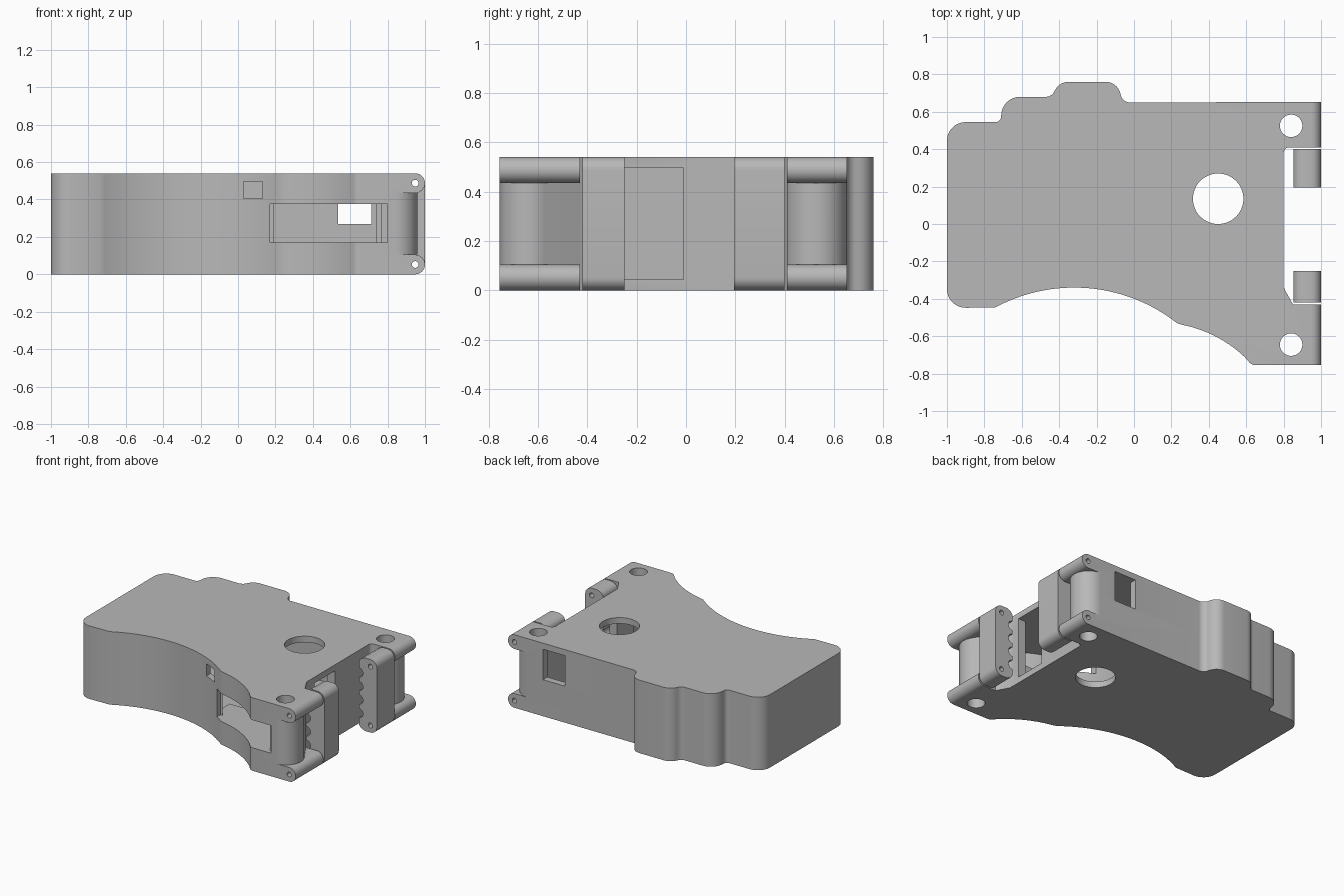
import bpy
import bmesh
from math import sin, cos, pi, radians, sqrt
from mathutils import Vector

cube = bpy.data.objects.get("Cube")
if cube:
    bpy.data.objects.remove(cube, do_unlink=True)

H = 0.54        # total height
SEAM = 0.265    # joint between the two shells
WALL = 0.045    # floor and roof thickness
PLATE = 0.105   # hinge arm thickness
PIN = PLATE / 2

grey = bpy.data.materials.new("plain grey")
grey.use_nodes = True
grey.diffuse_color = (0.48, 0.48, 0.48, 1)
grey.node_tree.nodes["Principled BSDF"].inputs["Base Color"].default_value = (0.48, 0.48, 0.48, 1)


def prism(name, points, lo, hi, axis="z"):
    """Extrude a 2D outline along z, or an (x, z) outline along y."""
    bm = bmesh.new()
    place = (lambda a, b, t: (a, b, t)) if axis == "z" else (lambda a, b, t: (a, t, b))
    face = bm.faces.new([bm.verts.new(place(a, b, lo)) for a, b in points])
    step = Vector(place(0, 0, hi - lo))
    out = bmesh.ops.extrude_face_region(bm, geom=[face])
    verts = [v for v in out["geom"] if isinstance(v, bmesh.types.BMVert)]
    bmesh.ops.translate(bm, vec=step, verts=verts)
    bmesh.ops.recalc_face_normals(bm, faces=bm.faces)
    mesh = bpy.data.meshes.new(name)
    bm.to_mesh(mesh)
    bm.free()
    mesh.materials.append(grey)
    obj = bpy.data.objects.new(name, mesh)
    bpy.context.scene.collection.objects.link(obj)
    return obj


def arc(cx, cy, r, start, end, n=16):
    angles = [radians(start + (end - start) * i / n) for i in range(n + 1)]
    return [(cx + r * cos(a), cy + r * sin(a)) for a in angles]


def circle(cx, cy, r, n=48):
    return arc(cx, cy, r, 0, 360, n)[:-1]


def rect(x0, x1, y0, y1):
    return [(x0, y0), (x1, y0), (x1, y1), (x0, y1)]


def fillet(corners, n=8):
    """Round each (x, y, radius) corner of an outline."""
    pts = []
    for i, (x, y, r) in enumerate(corners):
        p = Vector((x, y))
        if r == 0:
            pts.append((x, y))
            continue
        a = (Vector(corners[i - 1][:2]) - p).normalized()
        b = (Vector(corners[(i + 1) % len(corners)][:2]) - p).normalized()
        half = a.angle(b) / 2
        reach = r * cos(half) / sin(half)
        centre = p + (a + b).normalized() * r / sin(half)
        u, v = p + a * reach - centre, p + b * reach - centre
        sweep = u.angle(v)
        for k in range(n + 1):
            t = k / n
            q = (u * sin((1 - t) * sweep) + v * sin(t * sweep)) / sin(sweep)
            pts.append(tuple(centre + q))
    return pts


def front_curve(x_from, x_to, n, lift=0.0):
    """The front edge: two hollow sweeps meeting in a soft ridge."""
    pts = []
    for i in range(n + 1):
        x = x_from + (x_to - x_from) * i / n
        if x > 0.23:
            y = -1.197 + sqrt(0.449 - (x - 0.13) ** 2)
        else:
            y = -1.231 + sqrt(0.794 - (x + 0.32) ** 2)
        pts.append((x, y + lift))
    return pts


# Case outline
corners = [(-1, -0.45, 0.1), (-1, 0.545, 0.1), (-0.71, 0.545, 0.03), (-0.71, 0.68, 0.1),
           (-0.44, 0.68, 0.05), (-0.40, 0.76, 0.08), (-0.09, 0.76, 0.08), (-0.06, 0.65, 0.05),
           (1, 0.652, 0), (1, 0.41, 0), (0.8, 0.41, 0.03), (0.8, -0.34, 0),
           (0.85, -0.43, 0), (1, -0.43, 0), (1, -0.755, 0), (0.63, -0.755, 0.05)]
outline = fillet(corners + [(x, y, 0) for x, y in front_curve(0.59, -0.74, 48)])

# Hollow inside
inside = [(0.66, -0.70), (0.74, -0.70), (0.74, 0.60), (-0.65, 0.60), (-0.65, 0.49),
          (-0.95, 0.49), (-0.95, -0.40)] + front_curve(-0.74, 0.58, 40, 0.05)

cutters = [prism("cavity_cutter", inside, WALL, H - WALL)]

# Round holes through roof, floor and hinge columns
for x, y, r in [(0.45, 0.135, 0.135), (0.84, 0.525, 0.06), (0.84, -0.645, 0.06)]:
    cutters.append(prism("hole_cutter", circle(x, y, r), -0.1, H + 0.1))

# Windows in the walls: x range, y range, z range
for x0, x1, y0, y1, z0, z1 in [
        (0.17, 0.765, -1, -0.45, 0.17, 0.375),
        (0.76, 0.80, -1, -0.72, 0.17, 0.375),
        (0.03, 0.13, -0.7, -0.36, 0.405, 0.495),
        (0.535, 0.715, 0.55, 0.8, 0.27, 0.495),
        (0.70, 0.90, -0.25, -0.01, WALL, H - WALL)]:
    cutters.append(prism("window_cutter", rect(x0, x1, y0, y1), z0, z1))

# Gaps between the hinge plates, leaving round columns
back_gap = [(1.1, 0.3), (1.1, 0.8), (0.84, 0.8)] + arc(0.84, 0.527, 0.125, 90, -90, 24) + [(0.84, 0.3)]
front_gap = [(1.1, -0.3), (0.8, -0.3), (0.8, -0.34)] + arc(0.84, -0.635, 0.12, 31, -90, 20)
front_gap += [(0.84, -0.9), (1.1, -0.9)]
for gap in (back_gap, front_gap):
    cutters.append(prism("gap_cutter", gap, PLATE, H - PLATE))

# Rounded plate ends and pin holes
for z in (PIN, H - PIN):
    end = arc(1 - PIN, z, PIN, -90, 90)
    outer = [(1.1, z + PIN), (1.1, z - PIN)]
    cutters.append(prism("end_cutter", end + outer, -1, 1, "y"))
    cutters.append(prism("pin_cutter", circle(1 - PIN, z, 0.018, 20), -1, 1, "y"))
pin_cutters = [c for c in cutters if c.name.startswith("pin_cutter")]


def carve(obj, tools):
    bpy.context.view_layer.objects.active = obj
    for tool in tools:
        mod = obj.modifiers.new("cut", "BOOLEAN")
        mod.operation = "DIFFERENCE"
        mod.solver = "EXACT"
        mod.object = tool
        bpy.ops.object.modifier_apply(modifier=mod.name)


parts = []

# Two shells of the case
for name, lo, hi in [("lower_shell", 0, SEAM), ("upper_shell", SEAM, H)]:
    shell = prism(name, outline, lo, hi)
    carve(shell, cutters)
    parts.append(shell)

# Hinged clamp blocks with a notched inner edge
profile = arc(0.9, 0.05, 0.045, 180, 270, 8) + arc(1 - PIN, PIN, PIN, -90, 0, 8)
profile = [(x - 0.003 if x < 0.9 else x, max(z, 0)) for x, z in profile]
profile[8] = (0.9, 0)
profile += [(x, H - z) for x, z in reversed(profile)]
for z in (0.42, 0.32, 0.22, 0.12):
    profile += arc(0.852, z, 0.035, 90, -90, 10)
for name, y0, y1 in [("front_clamp_block", -0.42, -0.25), ("back_clamp_block", 0.195, 0.40)]:
    block = prism(name, profile, y0, y1, "y")
    carve(block, pin_cutters)
    parts.append(block)

# Raised shelf behind the front window
shelf = front_curve(0.12, 0.58, 16, 0.03) + [(0.66, -0.71), (0.745, -0.71), (0.745, -0.27), (0.12, -0.27)]
parts.append(prism("inner_shelf", shelf, 0.02, 0.17))

for tool in cutters:
    bpy.data.objects.remove(tool, do_unlink=True)

# Smooth curved walls, sharp edges
for obj in bpy.context.scene.objects:
    obj.select_set(obj in parts)
bpy.context.view_layer.objects.active = parts[0]
bpy.ops.object.shade_smooth_by_angle(angle=radians(30))
